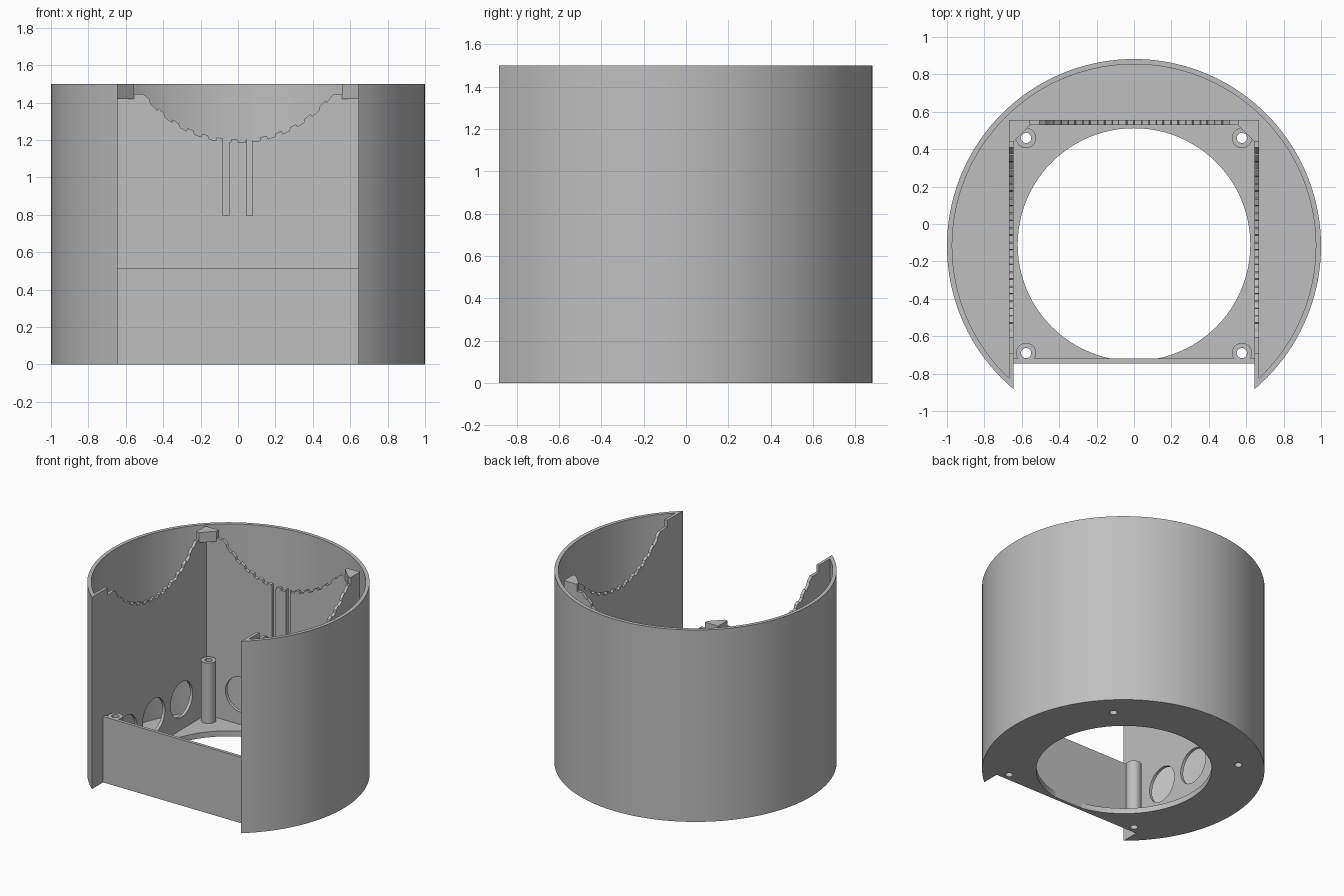
import bpy
import bmesh
import math
from mathutils import Vector

cube = bpy.data.objects.get("Cube")
if cube:
    bpy.data.objects.remove(cube, do_unlink=True)

grey = bpy.data.materials.new("plain grey")
grey.use_nodes = True
COLOUR = (0.52, 0.52, 0.52, 1)
grey.diffuse_color = COLOUR
grey.node_tree.nodes["Principled BSDF"].inputs["Base Color"].default_value = COLOUR

CY = -0.118             # axis of the round shell
R_OUT, R_IN = 1.0, 0.972
TOP, LEDGE, FRONT_TOP = 1.5, 1.445, 0.515
FLOOR = 0.043
WALL_IN, WALL_OUT = 0.645, 0.668
BACK_IN, BACK_OUT = 0.53, 0.555
FRONT_Y, FRONT_IN = -0.745, -0.72
AXES = {"x": lambda u, v, w: (w, u, v),
        "y": lambda u, v, w: (u, w, v),
        "z": lambda u, v, w: (u, v, w)}


def prism(name, outline, axis, lo, hi):
    """Extrude a flat outline along one axis."""
    place = AXES[axis]
    bm = bmesh.new()
    face = bm.faces.new([bm.verts.new(place(u, v, lo)) for u, v in outline])
    ext = bmesh.ops.extrude_face_region(bm, geom=[face])
    moved = [g for g in ext["geom"] if isinstance(g, bmesh.types.BMVert)]
    bmesh.ops.translate(bm, verts=moved, vec=Vector(place(0, 0, hi - lo)))
    bmesh.ops.recalc_face_normals(bm, faces=bm.faces)
    mesh = bpy.data.meshes.new(name)
    bm.to_mesh(mesh)
    bm.free()
    mesh.materials.append(grey)
    obj = bpy.data.objects.new(name, mesh)
    bpy.context.collection.objects.link(obj)
    return obj


def circle(u, v, r, n=32):
    return [(u + r * math.cos(math.tau * i / n), v + r * math.sin(math.tau * i / n))
            for i in range(n)]


def rect(u0, u1, v0, v1):
    return [(u0, v0), (u1, v0), (u1, v1), (u0, v1)]


def open_arc(r, n=112):
    """Arc around the back, ending where it meets the inner wall planes."""
    start = -math.acos(WALL_IN / r)
    sweep = math.pi - 2 * start
    return [(r * math.cos(start + sweep * i / n), CY + r * math.sin(start + sweep * i / n))
            for i in range(n + 1)]


def cut(obj, cutters):
    """Subtract the cutters, then discard them."""
    for c in cutters:
        mod = obj.modifiers.new("cut", "BOOLEAN")
        mod.operation = "DIFFERENCE"
        mod.solver = "EXACT"
        mod.object = c
        c.hide_render = True
    bpy.context.view_layer.update()
    graph = bpy.context.evaluated_depsgraph_get()
    mesh = bpy.data.meshes.new_from_object(obj.evaluated_get(graph))
    obj.modifiers.clear()
    obj.data = mesh
    for c in cutters:
        bpy.data.objects.remove(c, do_unlink=True)


def smooth(obj):
    bpy.ops.object.select_all(action="DESELECT")
    obj.select_set(True)
    bpy.context.view_layer.objects.active = obj
    bpy.ops.object.shade_smooth_by_angle(angle=math.radians(30))


def toothed_dip(centre, half=0.51, depth=0.26, teeth=13):
    """Notched arc along the top edge of a wall, from + to -."""
    r = (half ** 2 + depth ** 2) / (2 * depth)
    pts = []
    for i in range(teeth):
        for f, lift in ((0, 0), (0.45, 0), (0.55, 0.018), (0.95, 0.018)):
            u = half - 2 * half * (i + f) / teeth
            z = LEDGE - depth + r - math.sqrt(r * r - u * u) + lift
            pts.append((centre + u, min(z, LEDGE)))
    return pts + [(centre - half, LEDGE)]


# Outer round shell
shell = prism("outer_shell", open_arc(R_OUT) + open_arc(R_IN)[::-1], "z", 0, TOP)
smooth(shell)

# Floor with the large opening and screw holes
posts = [(sx * 0.577, y) for sx in (-1, 1) for y in (0.46, -0.69)]
edge = open_arc(R_OUT - 0.001)
floor = prism("floor", edge + [(-WALL_IN, FRONT_Y), (WALL_IN, FRONT_Y)], "z", 0, FLOOR)
cut(floor, [prism("opening_cutter", circle(0, -0.11, 0.622, 96), "z", -0.1, 0.2)]
    + [prism("screw_cutter", circle(x, y, 0.027), "z", -0.1, 0.2) for x, y in posts])
smooth(floor)

# Low front wall
prism("front_wall", rect(-WALL_IN, WALL_IN, FRONT_Y, FRONT_IN), "z", 0, FRONT_TOP)

# Side walls with notched top edge and three round holes each
MID = -0.1
side_outline = ([(-0.845, 0), (BACK_OUT, 0), (BACK_OUT, LEDGE)] + toothed_dip(MID)
                + [(-0.69, LEDGE), (-0.69, TOP), (-0.845, TOP)])
for side, sign in (("left", 1), ("right", -1)):
    lo, hi = sorted((sign * WALL_IN, sign * WALL_OUT))
    wall = prism(side + "_wall", side_outline, "x", lo, hi)
    cut(wall, [prism("hole_cutter", circle(CY + d, 0.277, 0.137), "x", lo - 0.1, hi + 0.1)
               for d in (-0.343, 0, 0.343)])
    smooth(wall)

# Back wall with round holes and a flexible tongue between two slots
back_outline = ([(-WALL_IN, 0), (WALL_IN, 0), (WALL_IN, LEDGE)] + toothed_dip(0)
                + [(-WALL_IN, LEDGE)])
back = prism("back_wall", back_outline, "y", BACK_IN, BACK_OUT)
cut(back, [prism("hole_cutter", circle(d, 0.277, 0.137), "y", 0.4, 0.7)
           for d in (-0.343, 0, 0.343)]
    + [prism("slot_cutter", rect(u, u + 0.031, 0.795, 1.4), "y", 0.4, 0.7)
       for u in (-0.079, 0.046)])
smooth(back)

# Hollow screw posts
for i, (x, y) in enumerate(posts):
    post = prism("screw_post_%d" % (i + 1), circle(x, y, 0.054), "z", 0.01, FRONT_TOP)
    cut(post, [prism("bore_cutter", circle(x, y, 0.027), "z", -0.1, 0.7)])
    smooth(post)

# Triangular tabs in the top back corners
for side, s in (("left", 1), ("right", -1)):
    tab = [(s * WALL_OUT, BACK_OUT), (s * 0.555, BACK_OUT), (s * 0.555, BACK_IN),
           (s * WALL_IN, 0.44), (s * WALL_OUT, 0.44)]
    prism(side + "_corner_tab", tab, "z", 1.42, TOP)
